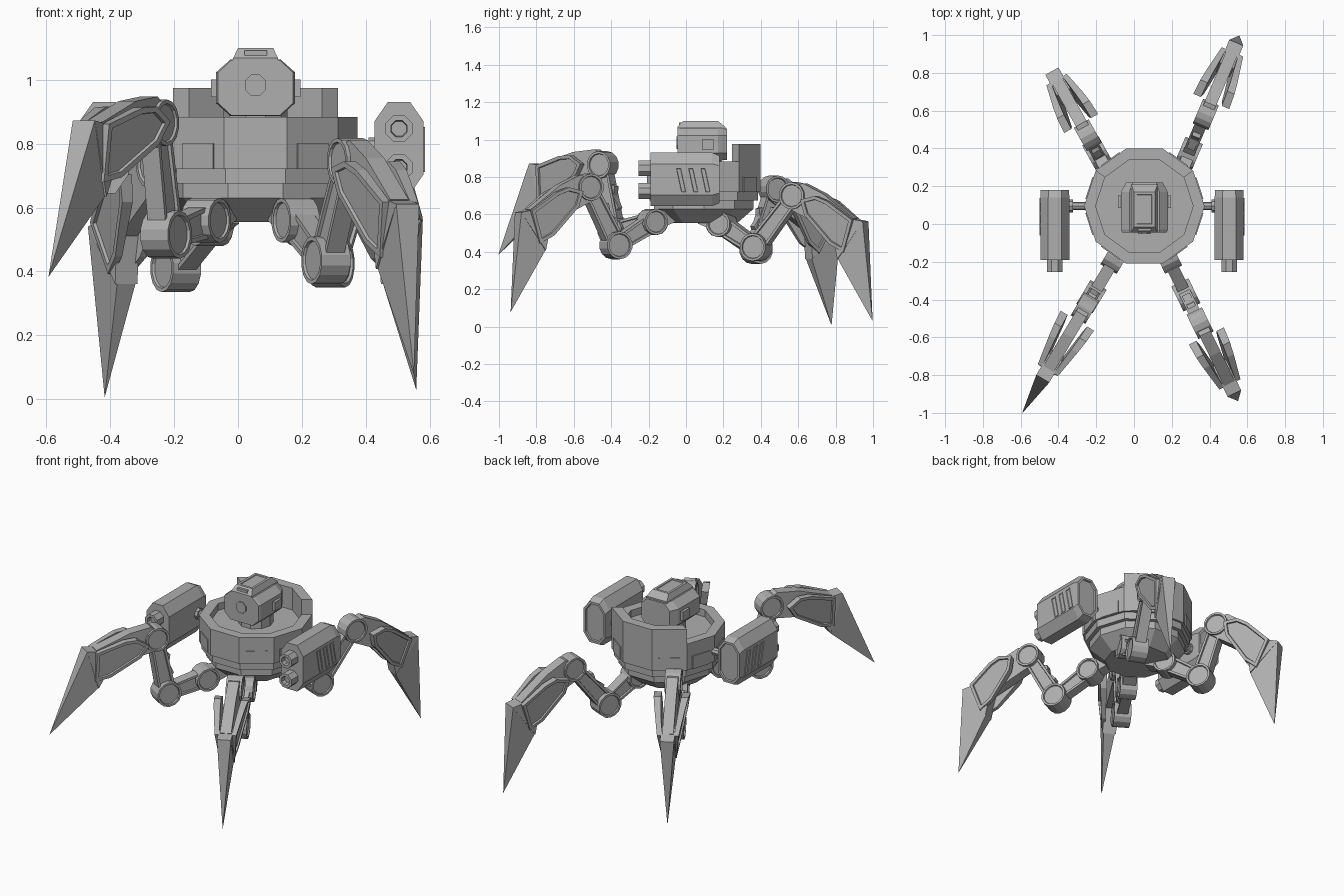
import bpy, bmesh, math
from mathutils import Vector

cube = bpy.data.objects.get("Cube")
if cube:
    bpy.data.objects.remove(cube, do_unlink=True)

grey = bpy.data.materials.new("plain_grey")
grey.use_nodes = True
COLOUR = (0.43, 0.43, 0.43, 1)
grey.diffuse_color = COLOUR
grey.node_tree.nodes["Principled BSDF"].inputs["Base Color"].default_value = COLOUR

X, Y, Z = Vector((1, 0, 0)), Vector((0, 1, 0)), Vector((0, 0, 1))
CENTRE = Vector((0.055, 0.095, 0))


def loft(name, rings, inset=0.0, depth=0.01, ends=(0, 1)):
    """Closed solid through equal rings of points, with optional sunken end caps."""
    bm = bmesh.new()
    loops = [[bm.verts.new(p) for p in ring] for ring in rings]
    n = len(loops[0])
    for a, b in zip(loops, loops[1:]):
        for i in range(n):
            j = (i + 1) % n
            bm.faces.new((a[i], a[j], b[j], b[i]))
    caps = [bm.faces.new(loops[0][::-1]), bm.faces.new(loops[-1])]
    bmesh.ops.recalc_face_normals(bm, faces=bm.faces)
    if inset:
        chosen = [caps[i] for i in ends]
        bmesh.ops.inset_individual(bm, faces=chosen, thickness=inset, use_even_offset=True)
        bmesh.ops.inset_individual(bm, faces=chosen, thickness=0.003, depth=-depth)
    bmesh.ops.remove_doubles(bm, verts=bm.verts, dist=1e-5)
    mesh = bpy.data.meshes.new(name)
    bm.to_mesh(mesh)
    bm.free()
    mesh.materials.append(grey)
    obj = bpy.data.objects.new(name, mesh)
    bpy.context.collection.objects.link(obj)
    return obj


def prism(name, pts, o, e1, e2, e3, lo, hi, **kw):
    """Profile in the e1/e2 plane, thickened along e3; lo and hi are (start, slope along e1)."""
    def side(w):
        return [o + e1 * u + e2 * v + e3 * (w[0] + w[1] * u) for u, v in pts]
    return loft(name, [side(lo), side(hi)], **kw)


def ngon(n, r, turn=0.0):
    return [(r * math.cos(math.tau * (i + turn) / n), r * math.sin(math.tau * (i + turn) / n))
            for i in range(n)]


def octagon(w, h, cw, ch):
    return [(w - cw, -h), (w, ch - h), (w, h - ch), (w - cw, h),
            (cw - w, h), (-w, h - ch), (-w, ch - h), (cw - w, -h)]


def box(name, c, size):
    x, y, z = (s / 2 for s in size)
    return prism(name, [(-x, -z), (x, -z), (x, z), (-x, z)], Vector(c), X, Z, Y, (-y, 0), (y, 0))


# Hull: ten-sided bowl with a sunken deck
profile = [(.19, .555), (.28, .63), (.28, .675), (.305, .675), (.305, .72), (.319, .72),
           (.319, .883), (.258, .883), (.258, .84)]
loft("hull", [[CENTRE + Vector((x, y, z)) for x, y in ngon(10, r)] for r, z in profile])

# Raised guard around the back three sides
outer, inner = ngon(10, .319), ngon(10, .258)
arc = outer[1:5] + inner[1:5][::-1]
for k in range(3):
    quad = [arc[k], arc[k + 1], arc[6 - k], arc[7 - k]]
    prism(f"rear_guard_{k}", quad, CENTRE, X, Y, Z, (.87, 0), (.975, 0))

# Panels on the hull sides
for k in range(10):
    if k not in (2, 7):
        a = math.tau * (k + .5) / 10
        d = Vector((math.cos(a), math.sin(a), 0))
        t = Z.cross(d)
        prism(f"hull_panel_{k}", [(-.06, .72), (.06, .72), (.06, .80), (-.06, .80)],
              CENTRE, t, Z, d, (.298, 0), (.309, 0))

# Head: octagonal housing with chamfered ends, neck, hatch, ears and lens
HEAD = Vector((.055, 0, .975))
rings = []
for y, s in ((-.045, .95), (-.03, 1), (.17, 1), (.22, .78)):
    rings.append([HEAD + Vector((x * s, y, z * (s + 3) / 4))
                  for x, z in octagon(.124, .088, .045, .04)])
loft("head", rings)
prism("neck", ngon(10, .1), Vector((.055, .095, 0)), X, Y, Z, (.83, 0), (.91, 0))
hatch = [[Vector((.055 + sx * w, y1 if sy > 0 else y0, z))
          for sx, sy in ((-1, -1), (1, -1), (1, 1), (-1, 1))]
         for w, y0, y1, z in ((.07, -.045, .21, 1.05), (.07, -.045, .21, 1.068), (.055, -.015, .17, 1.10))]
loft("hatch", hatch, inset=.015, depth=.004, ends=(1,))
box("hatch_slot", (.055, -.03, 1.081), (.07, .016, .02))
for s in (-1, 1):
    box("head_ear", (.055 + s * .125, .118, .973), (.03, .065, .055))
prism("lens", ngon(8, .036, .5), HEAD + Vector((0, 0, .008)), X, Z, Y, (-.052, 0), (-.03, 0))

# Side pods with twin barrels, slanted vents and a support arm
for s, px in ((1, .504), (-1, -.419)):
    pod = Vector((px, 0, .787))
    shape = octagon(.077, .143, .042, .06)
    rings = [[pod + Vector((x * (k + 3) / 4, y, z * k)) for x, z in shape]
             for y, k in ((-.19, 1), (.14, 1), (.18, .88))]
    loft("pod", rings, inset=.014, ends=(1,))
    for z in (.06, -.062):
        prism("barrel", ngon(8, .045, .5), pod + Z * z, X, Z, Y, (-.255, 0), (-.15, 0),
              inset=.016, depth=.03, ends=(0,))
    for k in range(3):
        y = -.06 + .065 * k
        vent = [(y, .065), (y + .038, .065), (y + .068, -.075), (y + .03, -.075)]
        prism("vent", vent, pod, Y, Z, X * s, (.07, 0), (.081, 0), inset=.007, depth=.004, ends=(1,))
    root = Vector((px - s * .07, .095, .785))
    prism("pod_arm", ngon(8, .022), root, Y, Z, X * -s, (0, 0), (.13, 0))
    prism("pod_flange", ngon(8, .034), root, Y, Z, X * -s, (0, 0), (.025, 0))


# Legs: drum joints, two links and a bladed foot, all in one upright plane
def leg(tag, hip, ankle, knee, tip):
    hip, ankle, knee, tip = (Vector(p) for p in (hip, ankle, knee, tip))
    d = tip - hip
    d.z = 0
    d.normalize()
    side = d.cross(Z)

    def part(name, pts, a, b, lo, hi, **kw):
        e1 = b - a
        e1 = (e1 - side * e1.dot(side)).normalized()
        return prism(f"{tag}_{name}", pts, a, e1, side.cross(e1), side, lo, hi, **kw)

    for name, at, r, w in (("hip", hip, .07, .05), ("ankle", ankle, .075, .05), ("knee", knee, .073, .045)):
        part(name + "_drum", ngon(14, r, .5), at, at + d, (-w, 0), (w, 0), inset=.012, depth=.008)
    # Hip bracket reaching back into the hull
    part("hip_bracket", [(-.12, 0), (0, -.045), (0, .06), (-.12, .06)], hip, hip + d, (-.04, 0), (.04, 0))
    # Lower and upper links, with a cover strip on the upper one
    for name, a, b in (("lower_link", hip, ankle), ("upper_link", ankle, knee)):
        n = (b - a).length
        part(name, [(.03, -.05), (n - .03, -.042), (n - .03, .042), (.03, .05)], a, b,
             (-.032, 0), (.032, 0), inset=.014)
    part("link_cover", [(.08, .02), (n - .1, .02), (n - .13, .062), (n * .5, .045), (.11, .062)],
         ankle, knee, (-.022, 0), (.022, 0))
    # Foot: arm, elbow block, tapering blade and two splayed flanking plates
    part("foot_arm", [(-.03, .06), (-.02, .088), (.095, .155), (.30, .225), (.33, .11), (.25, .06), (.03, -.065)],
         knee, tip, (-.032, 0), (.032, 0))
    part("elbow_block", [(.345, .265), (.25, .17), (.28, .09), (.43, .03)],
         knee, tip, (-.04, 0), (.04, 0))
    part("blade", [(.345, .265), (.43, .03), (.81, 0)], knee, tip, (-.0697, .086), (.0697, -.086))
    plate = [(.06, .05), (.09, .13), (.15, .17), (.31, .225), (.42, .08), (.34, .04), (.14, .02)]
    part("plate_a", plate, knee, tip, (.066, -.10), (.113, -.165), inset=.018, ends=(1,))
    part("plate_b", plate, knee, tip, (-.066, .10), (-.113, .165), inset=.018, ends=(1,))


leg("front_left", (.18, -.18, .56), (.275, -.375, .435), (.35, -.525, .745), (.55, -.94, .075))
leg("front_right", (-.10, -.18, .56), (-.225, -.385, .515), (-.26, -.445, .865), (-.58, -.985, .40))
leg("back_left", (.215, .19, .55), (.29, .375, .425), (.38, .58, .70), (.56, 1.0, .025))
leg("back_right", (-.09, .19, .55), (-.195, .375, .41), (-.245, .47, .735), (-.42, .78, 0))
